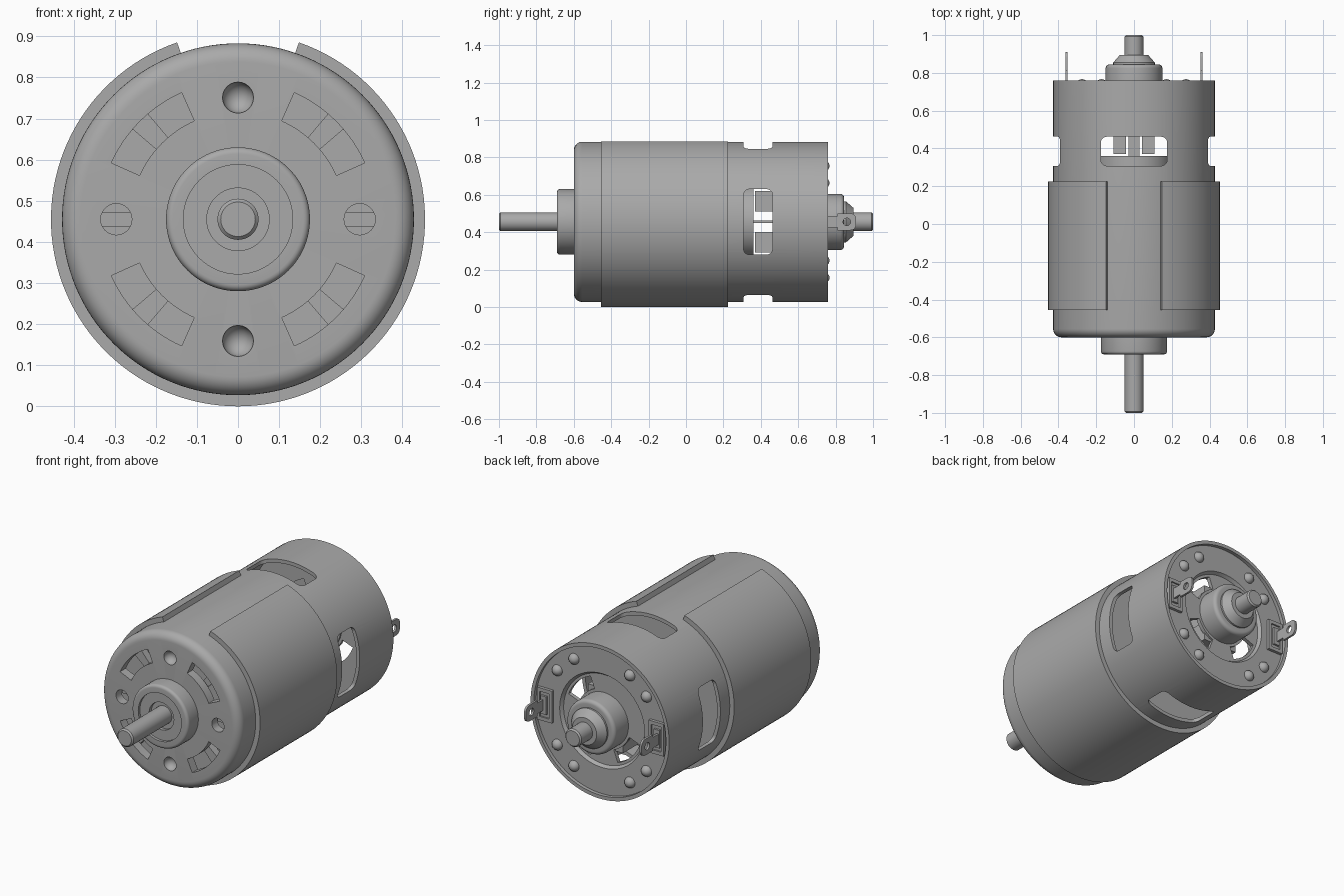
import bpy, bmesh
from math import sin, cos, pi, radians
from mathutils import Vector

if "Cube" in bpy.data.objects:
    bpy.data.objects.remove(bpy.data.objects["Cube"])

ZC = 0.455      # height of the motor axis
WALL = 0.428    # can radius

steel = bpy.data.materials.new("grey steel")
steel.use_nodes = True
GREY = (0.4, 0.4, 0.4, 1)
steel.diffuse_color = GREY
steel.node_tree.nodes["Principled BSDF"].inputs["Base Color"].default_value = GREY


def finish(name, bm):
    bmesh.ops.remove_doubles(bm, verts=bm.verts, dist=1e-5)
    bmesh.ops.recalc_face_normals(bm, faces=bm.faces)
    mesh = bpy.data.meshes.new(name)
    bm.to_mesh(mesh)
    bm.free()
    mesh.materials.append(steel)
    ob = bpy.data.objects.new(name, mesh)
    bpy.context.collection.objects.link(ob)
    return ob


def lathe(name, profile, steps=96, x=0, z=0):
    """Revolve (radius, y) points around an axis along y."""
    bm = bmesh.new()
    vs = [bm.verts.new((x + r, y, ZC + z)) for r, y in profile]
    edges = [bm.edges.new(p) for p in zip(vs, vs[1:])]
    if profile[0][0] > 0:
        edges.append(bm.edges.new((vs[-1], vs[0])))
    bmesh.ops.spin(bm, geom=vs + edges, cent=(x, 0, ZC + z), axis=(0, 1, 0),
                   angle=2 * pi, steps=steps, use_merge=False)
    return finish(name, bm)


def prism(name, pts, a, b, axis="Y"):
    """Extrude a 2D outline from a to b along one axis."""
    put = {"X": lambda u, v, t: (t, u, ZC + v),
           "Y": lambda u, v, t: (u, t, ZC + v),
           "Z": lambda u, v, t: (u, v, ZC + t)}[axis]
    bm = bmesh.new()
    lo = [bm.verts.new(put(u, v, a)) for u, v in pts]
    hi = [bm.verts.new(put(u, v, b)) for u, v in pts]
    bm.faces.new(lo)
    bm.faces.new(hi)
    for i in range(len(pts)):
        j = (i + 1) % len(pts)
        bm.faces.new((lo[i], lo[j], hi[j], hi[i]))
    return finish(name, bm)


def arc(r, a0, a1, n=8, u=0, v=0):
    return [(u + r * cos(radians(a0 + (a1 - a0) * i / n)),
             v + r * sin(radians(a0 + (a1 - a0) * i / n))) for i in range(n + 1)]


def sector(r0, r1, a0, a1, n=16):
    return arc(r1, a0, a1, n) + arc(r0, a1, a0, n)


def rect(u, v, w, h, r=0.0):
    """Rectangle outline of half sizes w and h, with optional round corners."""
    n = 5 if r else 1
    pts = []
    for k, (su, sv) in enumerate(((1, 1), (-1, 1), (-1, -1), (1, -1))):
        cu, cv = u + su * (w - r), v + sv * (h - r)
        pts += arc(r, k * 90, k * 90 + 90, n, cu, cv) if r else [(cu, cv)]
    return pts


def cut(ob, cutters):
    for c in cutters:
        c.hide_render = True
        m = ob.modifiers.new("cut", "BOOLEAN")
        m.operation, m.solver, m.object = "DIFFERENCE", "EXACT", c
    bpy.context.view_layer.update()
    dg = bpy.context.evaluated_depsgraph_get()
    mesh = bpy.data.meshes.new_from_object(ob.evaluated_get(dg))
    ob.modifiers.clear()
    ob.data = mesh
    for c in cutters:
        bpy.data.objects.remove(c)


def disc(r, u, v):
    return arc(r, 0, 345, 23, u, v)


DIAGONALS = (45, 135, 225, 315)

# Can: drawn cup with a rounded front edge
can = lathe("can", [(0.045, -0.6)] + arc(0.045, -90, 0, 8, WALL - 0.045, -0.555)
            + [(WALL, 0.76), (0.408, 0.76), (0.408, -0.55), (0.045, -0.55)], 128)
tools = [prism("window_x", rect(0.385, 0, 0.077, 0.175, 0.03), -1, 1, "X"),
         prism("window_z", rect(0, 0.385, 0.175, 0.077, 0.03), -1, 1, "Z")]
for a in DIAGONALS:
    tools.append(prism("vent", sector(0.262, 0.337, a - 21, a + 21), -0.7, -0.5))
for s in (-1, 1):
    tools.append(prism("side_hole", disc(0.038, s * 0.296, 0), -0.7, -0.5))
    # round dimples above and below the shaft
    tools.append(lathe("dimple", [(0, -0.64)] + [(0.038, -0.64)]
                       + arc(0.038, 0, 90, 8, 0, -0.602), 24, 0, s * 0.296))
cut(can, tools)

# Flux ring wrapped around the can, open at the top
prism("flux_ring", sector(0.424, 0.455, 109, 431, 110), -0.455, 0.225)

# Front bearing boss with stepped recess
lathe("front_boss", [(0.045, -0.59), (0.045, -0.655), (0.076, -0.655), (0.076, -0.675),
                     (0.133, -0.675), (0.133, -0.69)]
      + arc(0.016, -90, 0, 5, 0.159, -0.674) + [(0.175, -0.59)])

# Shaft ends
for name, tip, root in (("front_shaft", -1, -0.5), ("rear_shaft", 1, 0.72)):
    d = 0.008 if tip < 0 else -0.008
    lathe(name, [(0, tip), (0.042, tip), (0.05, tip + d), (0.05, root), (0, root)], 48)

# Rotor and winding mass inside the can
lathe("rotor", [(0, -0.5), (0.4, -0.5), (0.4, 0.22), (0.2, 0.22), (0.2, 0.36), (0, 0.36)], 64)
for a in DIAGONALS:
    prism("rotor_rib", sector(0.22, 0.36, a - 4.5, a + 4.5, 3), -0.54, -0.49)
for s in (-1, 1):
    prism("rotor_key", rect(s * 0.296, 0, 0.05, 0.018), -0.53, -0.49)

# Rear end plate with vents
plate = lathe("end_plate", [(0.045, 0.7), (0.41, 0.7), (0.41, 0.74), (0.262, 0.74),
                            (0.25, 0.722), (0.045, 0.722)])
cut(plate, [prism("vent", sector(0.165, 0.235, a - 24, a + 24), 0.6, 0.8) for a in DIAGONALS])

# Rear bearing boss with cone
lathe("rear_boss", [(0, 0.69), (0.15, 0.69)] + arc(0.02, 0, 90, 5, 0.13, 0.825)
      + [(0.11, 0.845), (0.11, 0.855), (0.075, 0.895), (0, 0.895)])

# Brush holders and centre blade behind the windows
for sx in (-1, 1):
    for sz in (-1, 1):
        prism("brush_holder", rect(sx * 0.075, sz * 0.11, 0.033, 0.055), 0.37, 0.71)
prism("centre_blade", rect(0, 0, 0.03, 0.006), 0.35, 0.71)

# Rivets around the end plate
for a in (37, 60):
    for sx in (-1, 1):
        for sz in (-1, 1):
            x, z = sx * 0.345 * cos(radians(a)), sz * 0.345 * sin(radians(a))
            lathe("rivet", [(0, 0.73), (0.031, 0.73)]
                  + [(r, y) for r, y in arc(0.031, 0, 90, 6, 0, 0.736)], 20, x, z)

# Terminals: framed base and a blade with an eyelet
for s in (-1, 1):
    frame = prism("terminal_frame", rect(s * 0.345, 0, 0.046, 0.09), 0.735, 0.757)
    cut(frame, [prism("pocket", rect(s * 0.345, 0, 0.03, 0.07), 0.748, 0.8)])
    prism("terminal_seat", rect(s * 0.35, 0, 0.018, 0.05), 0.74, 0.76)
    blade = prism("terminal_blade", [(0.74, -0.03), (0.81, -0.03), (0.81, -0.045)]
                  + arc(0.03, -90, 0, 5, 0.88, -0.015) + arc(0.03, 0, 90, 5, 0.88, 0.015)
                  + [(0.81, 0.045), (0.81, 0.03), (0.74, 0.03)],
                  s * 0.357 - 0.006, s * 0.357 + 0.006, "X")
    cut(blade, [prism("eyelet", disc(0.02, 0.86, 0), -1, 1, "X")])

# Smooth curved walls, keep edges crisp
bpy.ops.object.select_all(action="DESELECT")
for ob in bpy.context.collection.objects:
    if ob.type == "MESH" and ob.data.materials and ob.data.materials[0] == steel:
        ob.select_set(True)
        bpy.context.view_layer.objects.active = ob
bpy.ops.object.shade_smooth_by_angle(angle=radians(32))
